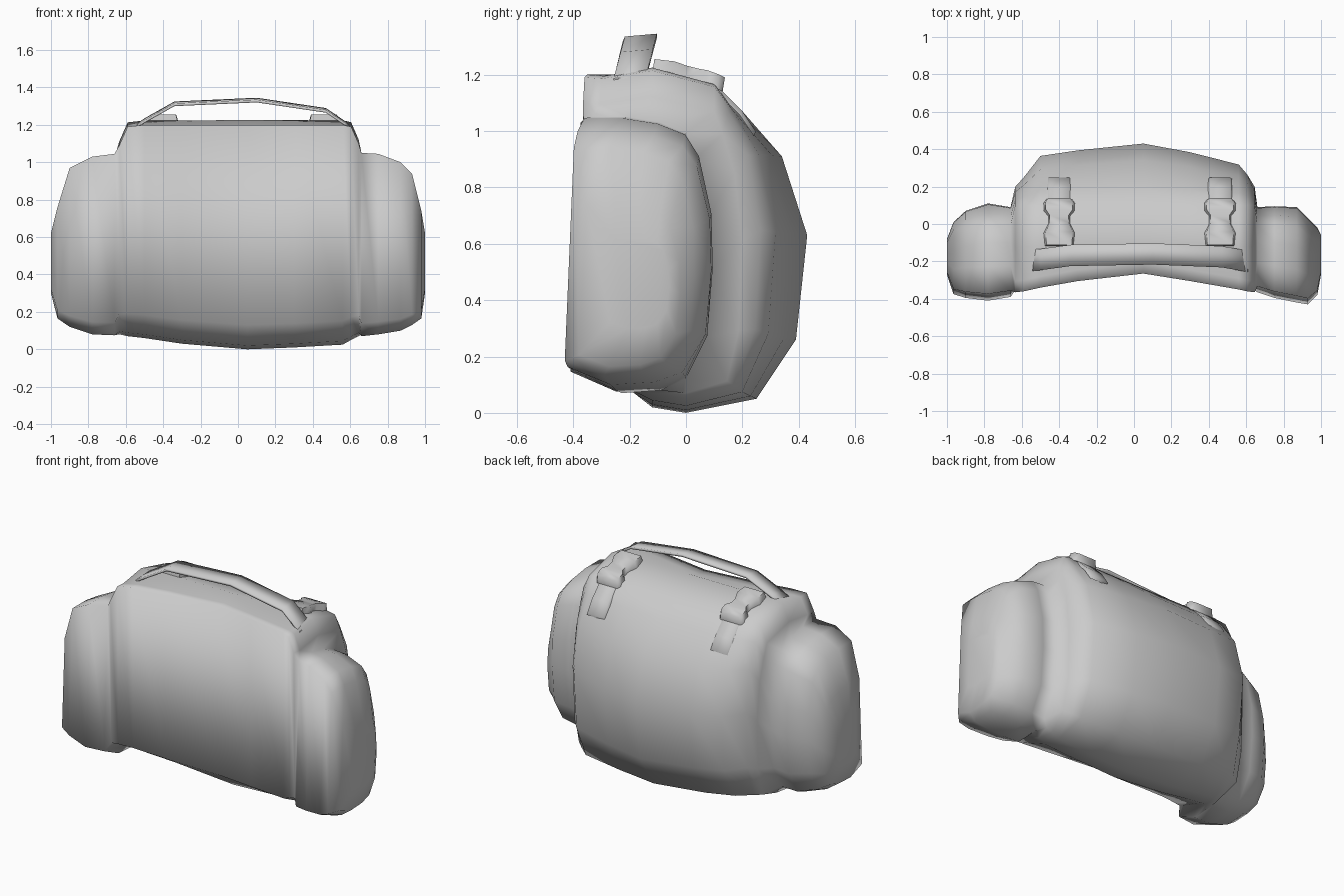
import bpy, bmesh
from math import radians

cube = bpy.data.objects.get("Cube")
if cube:
    bpy.data.objects.remove(cube, do_unlink=True)

GREY = (0.6, 0.6, 0.6, 1)
fabric = bpy.data.materials.new("grey fabric")
fabric.use_nodes = True
fabric.diffuse_color = GREY
fabric.node_tree.nodes["Principled BSDF"].inputs["Base Color"].default_value = GREY


def loft(name, rings, angle):
    """Skin a list of equal-length closed rings and cap both ends."""
    bm = bmesh.new()
    loops = [[bm.verts.new(p) for p in ring] for ring in rings]
    n = len(rings[0])
    for a, b in zip(loops, loops[1:]):
        for i in range(n):
            j = (i + 1) % n
            bm.faces.new((a[i], a[j], b[j], b[i]))
    bm.faces.new(loops[0])
    bm.faces.new(loops[-1])
    bmesh.ops.recalc_face_normals(bm, faces=bm.faces)
    mesh = bpy.data.meshes.new(name)
    bm.to_mesh(mesh)
    bm.free()
    mesh.materials.append(fabric)
    obj = bpy.data.objects.new(name, mesh)
    bpy.context.collection.objects.link(obj)
    bpy.ops.object.select_all(action='DESELECT')
    obj.select_set(True)
    bpy.context.view_layer.objects.active = obj
    bpy.ops.object.shade_smooth_by_angle(angle=radians(angle))


# Side profile of the main bag (y, z), from the front bottom edge round to the front top
BAG = [(-.25, .13), (-.12, .02), (0, 0), (.25, .05), (.39, .26), (.43, .63),
       (.34, .91), (.2, 1.07), (.1, 1.165), (-.12, 1.225), (-.2, 1.195), (-.26, 1.2)]
# The same loop for a side pocket, as fractions of its depth and height
POCKET = [(0, .07), (.3, 0), (.6, .01), (.8, .05), (.96, .2), (1, .45),
          (.99, .65), (.9, .86), (.8, .94), (.6, .98), (.35, 1), (.07, 1)]


def bag_ring(x, shift, bulge, low, high):
    ring = []
    for y, z in BAG:
        if y > .1:
            y = .1 + (y - .1) * bulge
        elif y < -.14:
            y -= shift
        ring.append((x, y, low + z * (high - low) / 1.2))
    return ring


def pocket_ring(x, front, back, low, high):
    return [(x, front + u * (back - front), low + v * (high - low)) for u, v in POCKET]


# x, front, back, bottom, top
RIGHT = [(-1, -.27, -.08, .3, .62), (-.965, -.375, .01, .165, .76), (-.9, -.395, .07, .12, .97),
         (-.78, -.41, .11, .08, 1.03), (-.66, -.39, .09, .075, 1.045)]
LEFT = [(.66, -.365, .09, .07, 1.05), (.75, -.395, .095, .08, 1.045), (.87, -.42, .09, .1, 1),
        (.93, -.43, .03, .13, .94), (.98, -.38, -.02, .165, .74), (1, -.27, -.06, .3, .62)]
# x, forward shift of the front, back bulge, bottom, top
MIDDLE = [(-.635, .105, .3, .08, 1.09), (-.59, .1, .45, .07, 1.19),
          (-.5, .08, .8, .06, 1.2), (-.3, .045, .89, .03, 1.2), (.05, .005, 1, 0, 1.2),
          (.3, .045, .86, .01, 1.2), (.56, .09, .66, .025, 1.2),
          (.605, .1, .5, .05, 1.19), (.645, .105, .3, .07, 1.1)]
loft("bag_with_side_pockets", [pocket_ring(*s) for s in RIGHT]
     + [bag_ring(*s) for s in MIDDLE] + [pocket_ring(*s) for s in LEFT], 100)

# Carry handle: flat band arched over the top
HANDLE = [(-.56, -.195, 1.18), (-.5, -.19, 1.22), (-.34, -.168, 1.31), (.1, -.16, 1.33),
          (.47, -.175, 1.275), (.61, -.2, 1.18)]
W, T = .057, .01
loft("carry_handle", [[(x, y - W, z - T), (x, y + W, z - T + .01),
                       (x, y + W, z + T + .005), (x, y - W, z + T - .005)]
                      for x, y, z in HANDLE], 100)

# Buckles (waisted blocks) and the straps running down the back
BUCKLE = [(-.12, .08, 1.23), (-.05, .085, 1.222), (0, .06, 1.205), (.04, .06, 1.195),
          (.07, .085, 1.19), (.11, .085, 1.175), (.13, .07, 1.165)]
STRAP = [(.08, .065, 1.17), (.12, .065, 1.135), (.19, .065, 1.065), (.24, .065, .99)]


def band(name, centre, path, thick):
    loft(name, [[(centre - w, y, z - thick), (centre + w, y, z - thick),
                 (centre + w * .85, y + .008, z + thick), (centre - w * .85, y + .008, z + thick)]
                for y, w, z in path], 75)


for side, centre in (("right", -.4), ("left", .46)):
    band(side + "_buckle", centre, BUCKLE, .025)
    band(side + "_strap", centre, STRAP, .008)
